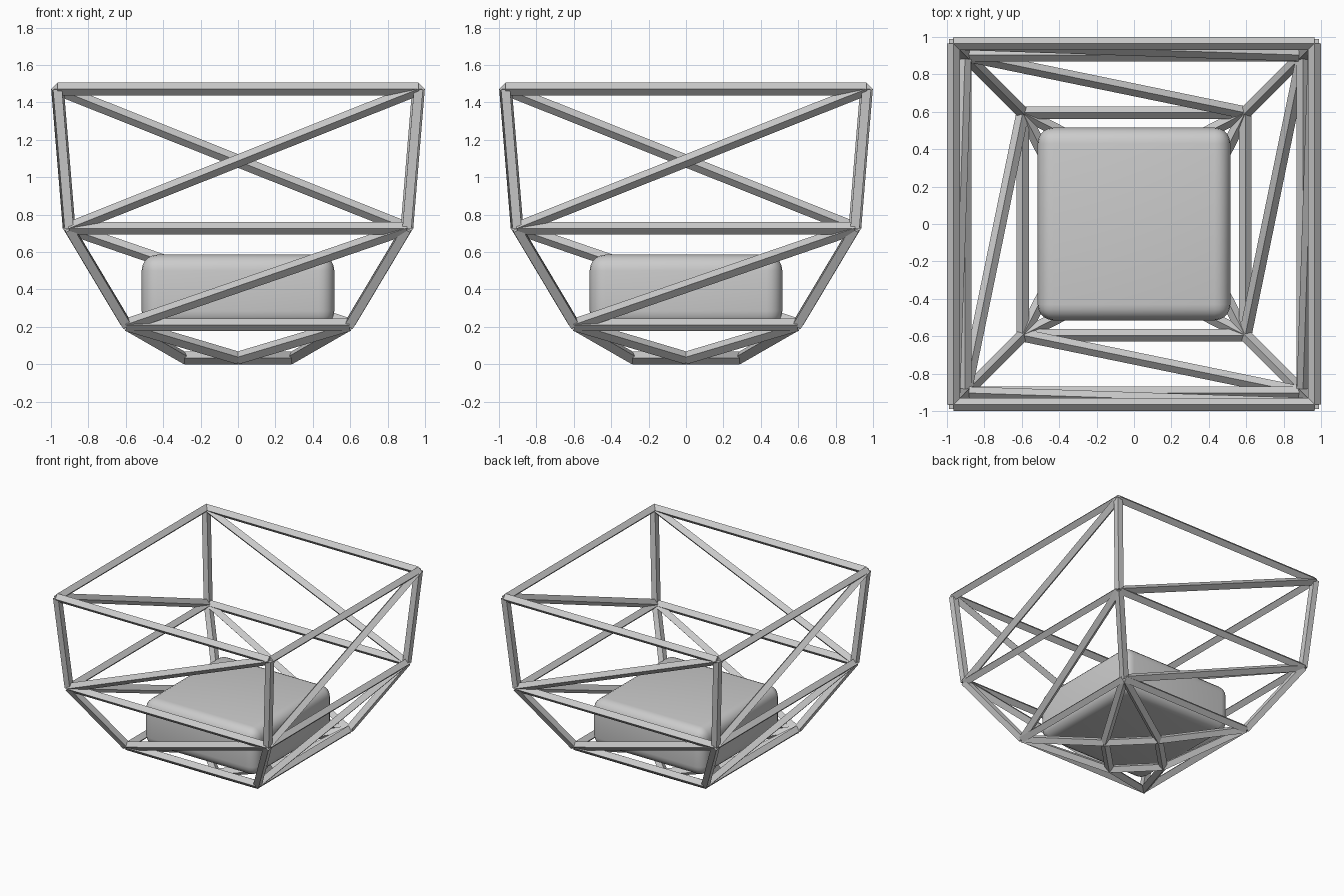
import bpy, bmesh, math
from mathutils import Vector, Matrix

if "Cube" in bpy.data.objects:
    bpy.data.objects.remove(bpy.data.objects["Cube"])

R = 0.034  # bar radius


def add_bar(bm, a, b):
    # four-sided bar with one edge pointing up
    d = b - a
    m = (Matrix.Translation((a + b) / 2)
         @ d.to_track_quat('Z', 'Y').to_matrix().to_4x4())
    bmesh.ops.create_cone(bm, cap_ends=True, segments=4, radius1=R,
                          radius2=R, depth=d.length, matrix=m)


def build(name, bars):
    # repeat the bars of one side around all four sides
    bm = bmesh.new()
    for k in range(4):
        rot = Matrix.Rotation(k * math.pi / 2, 3, 'Z')
        for a, b in bars:
            add_bar(bm, rot @ a, rot @ b)
    me = bpy.data.meshes.new(name)
    bm.to_mesh(me)
    bm.free()
    ob = bpy.data.objects.new(name, me)
    bpy.context.collection.objects.link(ob)
    return ob


def corners(h, z):
    # left and right corner of the front side
    return Vector((-h, -h, z)), Vector((h, -h, z))


top_l, top_r = corners(0.965, 1.472)
mid_l, mid_r = corners(0.903, 0.727)
low_l, low_r = corners(0.595, 0.211)
foot = Vector((0, -0.287, R))
foot_next = Vector((0.287, 0, R))

build("top_ring", [(top_l, top_r)])
build("middle_ring", [(mid_l, mid_r)])
build("lower_ring", [(low_l, low_r)])
build("base_diamond", [(foot, foot_next)])
build("upper_posts", [(mid_l, top_l)])
build("lower_posts", [(low_l, mid_l)])
build("upper_braces", [(mid_l, top_r)])
build("lower_braces", [(low_l, mid_r)])
build("base_struts", [(low_l, foot), (low_r, foot)])

# rounded cushion block resting inside the lower ring
bpy.ops.mesh.primitive_cube_add(size=1, location=(0, 0, 0.393))
cushion = bpy.context.object
cushion.name = "cushion"
cushion.scale = (1.03, 1.03, 0.386)
bpy.ops.object.transform_apply(location=False, rotation=False, scale=True)
bev = cushion.modifiers.new("round", 'BEVEL')
bev.width = 0.085
bev.segments = 5
bpy.ops.object.shade_smooth()
